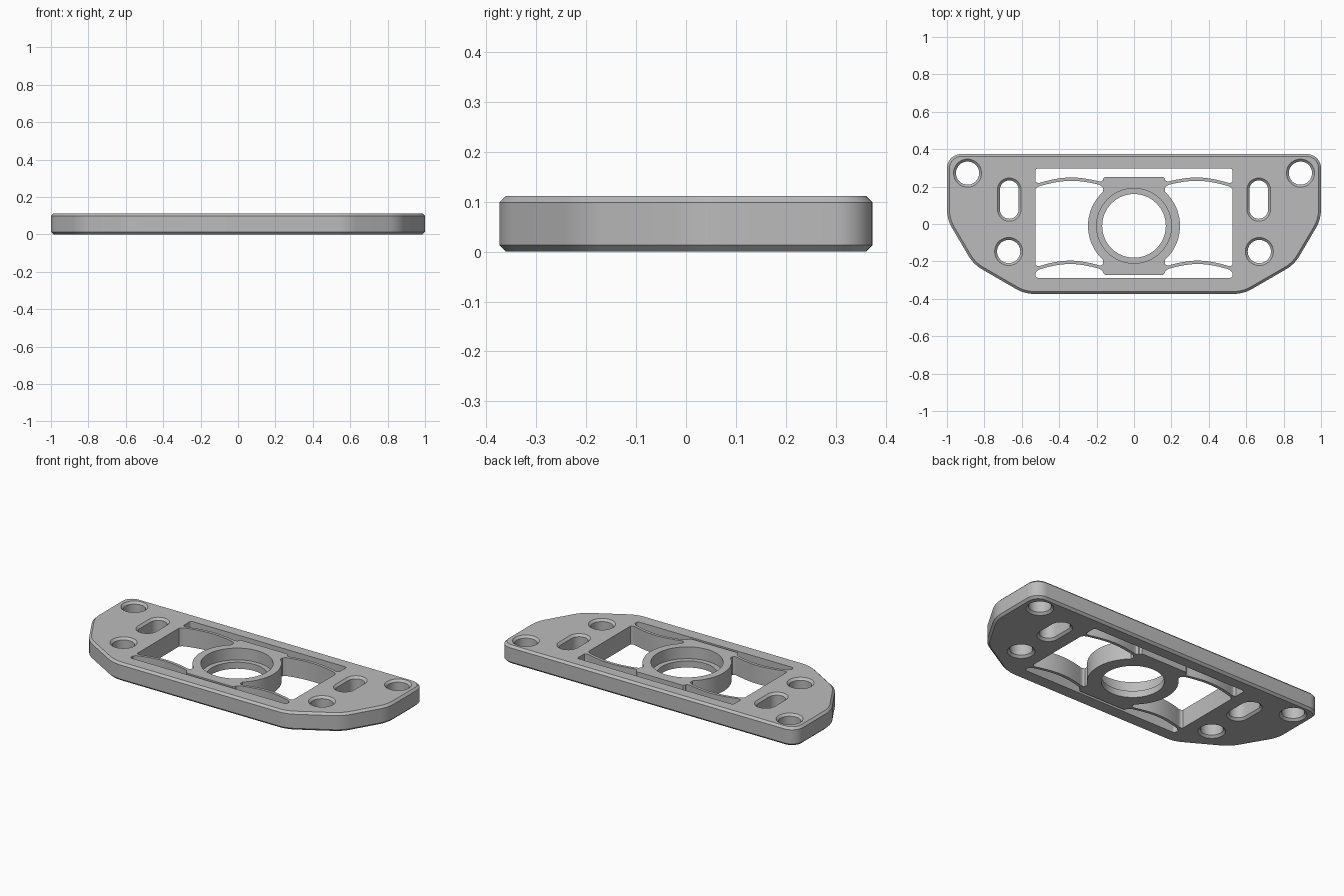
import bpy, bmesh, math
from mathutils import Vector

if "Cube" in bpy.data.objects:
    bpy.data.objects.remove(bpy.data.objects["Cube"])

H = 0.112      # plate thickness
C = 0.013      # chamfer size
HUB_Y = -0.01  # centre of the bearing seat

grey = bpy.data.materials.new("machined_grey")
grey.diffuse_color = (0.5, 0.5, 0.5, 1)
grey.use_nodes = True
grey.node_tree.nodes["Principled BSDF"].inputs["Base Color"].default_value = grey.diffuse_color


def rounded(points, radii, steps=8):
    """Counter-clockwise polygon with filleted corners."""
    out, n = [], len(points)
    for i in range(n):
        p = Vector(points[i])
        a = (Vector(points[i - 1]) - p).normalized()
        b = (Vector(points[(i + 1) % n]) - p).normalized()
        half = a.angle(b) / 2
        r = radii[i]
        centre = p + (a + b).normalized() * (r / math.sin(half))
        start = p + a * (r / math.tan(half)) - centre
        sweep = math.pi - 2 * half
        sign = 1 if a.x * b.y - a.y * b.x < 0 else -1
        a0 = math.atan2(start.y, start.x)
        for k in range(steps + 1):
            t = a0 + sign * sweep * k / steps
            out.append(centre + Vector((math.cos(t), math.sin(t))) * r)
    return out


def inset(loop, d):
    """Move a counter-clockwise loop inwards by d."""
    out, n = [], len(loop)
    for i in range(n):
        e1 = (loop[i] - loop[i - 1]).normalized()
        e2 = (loop[(i + 1) % n] - loop[i]).normalized()
        n1, n2 = Vector((-e1.y, e1.x)), Vector((-e2.y, e2.x))
        out.append(loop[i] + (n1 + n2) * (d / (1 + n1.dot(n2))))
    return out


def circle(x, y, r, n=48):
    return [Vector((x + r * math.cos(2 * math.pi * k / n),
                    y + r * math.sin(2 * math.pi * k / n))) for k in range(n)]


def slot(x, y0, y1, r, n=14):
    """Upright slot with round ends."""
    top = [Vector((x + r * math.cos(math.pi * k / n),
                   y1 - r + r * math.sin(math.pi * k / n))) for k in range(n + 1)]
    low = [Vector((x - r * math.cos(math.pi * k / n),
                   y0 + r - r * math.sin(math.pi * k / n))) for k in range(n + 1)]
    return top + low


def straight(loop):
    return [(loop, H), (loop, 0)]


def chamfered(loop, d):
    """Wall with both rims chamfered; d > 0 for outsides, d < 0 for holes."""
    rim = inset(loop, d)
    return [(rim, H), (loop, H - C), (loop, C), (rim, 0)]


def solid(name, walls):
    """Close a set of walls (rings from top to bottom) with flat caps."""
    bm = bmesh.new()
    caps = [[], []]
    for wall in walls:
        rings = [[bm.verts.new((p.x, p.y, z)) for p in loop] for loop, z in wall]
        n = len(rings[0])
        for upper, lower in zip(rings, rings[1:]):
            for i in range(n):
                j = (i + 1) % n
                bm.faces.new((upper[i], upper[j], lower[j], lower[i]))
        for cap, ring in zip(caps, (rings[0], rings[-1])):
            cap += [bm.edges.get((ring[i], ring[(i + 1) % n])) for i in range(n)]
    for cap, nz in zip(caps, (1, -1)):
        bmesh.ops.triangle_fill(bm, edges=cap, use_beauty=True, normal=(0, 0, nz))
    bmesh.ops.recalc_face_normals(bm, faces=bm.faces[:])
    mesh = bpy.data.meshes.new(name)
    bm.to_mesh(mesh)
    bm.free()
    mesh.materials.append(grey)
    ob = bpy.data.objects.new(name, mesh)
    bpy.context.collection.objects.link(ob)
    bpy.ops.object.select_all(action='DESELECT')
    ob.select_set(True)
    bpy.context.view_layer.objects.active = ob
    bpy.ops.object.shade_smooth_by_angle(angle=math.radians(25))
    return ob


# Frame plate with window, round holes and slots
half = [(0.585, -0.374), (0.858, -0.216), (1, 0.025), (1, 0.374)]
radii = [0.2, 0.2, 0.2, 0.075]
outline = rounded(half + [(-x, y) for x, y in reversed(half)], radii + radii[::-1])
window = rounded([(-0.527, -0.288), (0.527, -0.288), (0.527, 0.297), (-0.527, 0.297)],
                 [0.014] * 4, 4)
walls = [chamfered(outline, C), straight(window)]
for s in (-1, 1):
    walls.append(chamfered(circle(s * 0.89, 0.272, 0.062), -C))
    walls.append(chamfered(circle(s * 0.67, -0.147, 0.062), -C))
    walls.append(chamfered(slot(s * 0.667, 0.028, 0.233, 0.05), -C))
solid("frame_plate", walls)

# Hub: round body merged with an upright block, stepped bore
R, W = 0.246, 0.165
a = math.acos(W / R)
hub = []
for s in (1, -1):
    hub += [Vector((s * R * math.cos(t), HUB_Y + s * R * math.sin(t)))
            for t in (-a + 2 * a * k / 24 for k in range(25))]
    hub += [Vector((s * W, HUB_Y + s * 0.252)), Vector((s * (W - 0.01), HUB_Y + s * 0.262)),
            Vector((-s * (W - 0.01), HUB_Y + s * 0.262)), Vector((-s * W, HUB_Y + s * 0.252))]
wide, narrow = circle(0, HUB_Y, 0.2, 64), circle(0, HUB_Y, 0.17, 64)
solid("bearing_hub", [straight(hub), [(wide, H), (wide, 0.04), (narrow, 0.04), (narrow, 0)]])


# Arched flexure strips joining hub and frame, flared at the ends
def flexure(name, side, y_hub, y_frame, rise):
    upper, lower = [], []
    for k in range(33):
        t = k / 32
        x = side * (W + (0.527 - W) * t)
        y = y_hub + (y_frame - y_hub) * t + rise * math.sin(math.pi * t)
        w = 0.009 + 0.012 * max(0, 1 - min(t, 1 - t) / 0.06) ** 2
        upper.append(Vector((x, y + w)))
        lower.append(Vector((x, y - w)))
    solid(name, [straight(lower + upper[::-1])])


for side, label in ((-1, "left"), (1, "right")):
    flexure("back_flexure_" + label, side, 0.214, 0.205, 0.03)
    flexure("front_flexure_" + label, side, -0.236, -0.24, 0.033)
